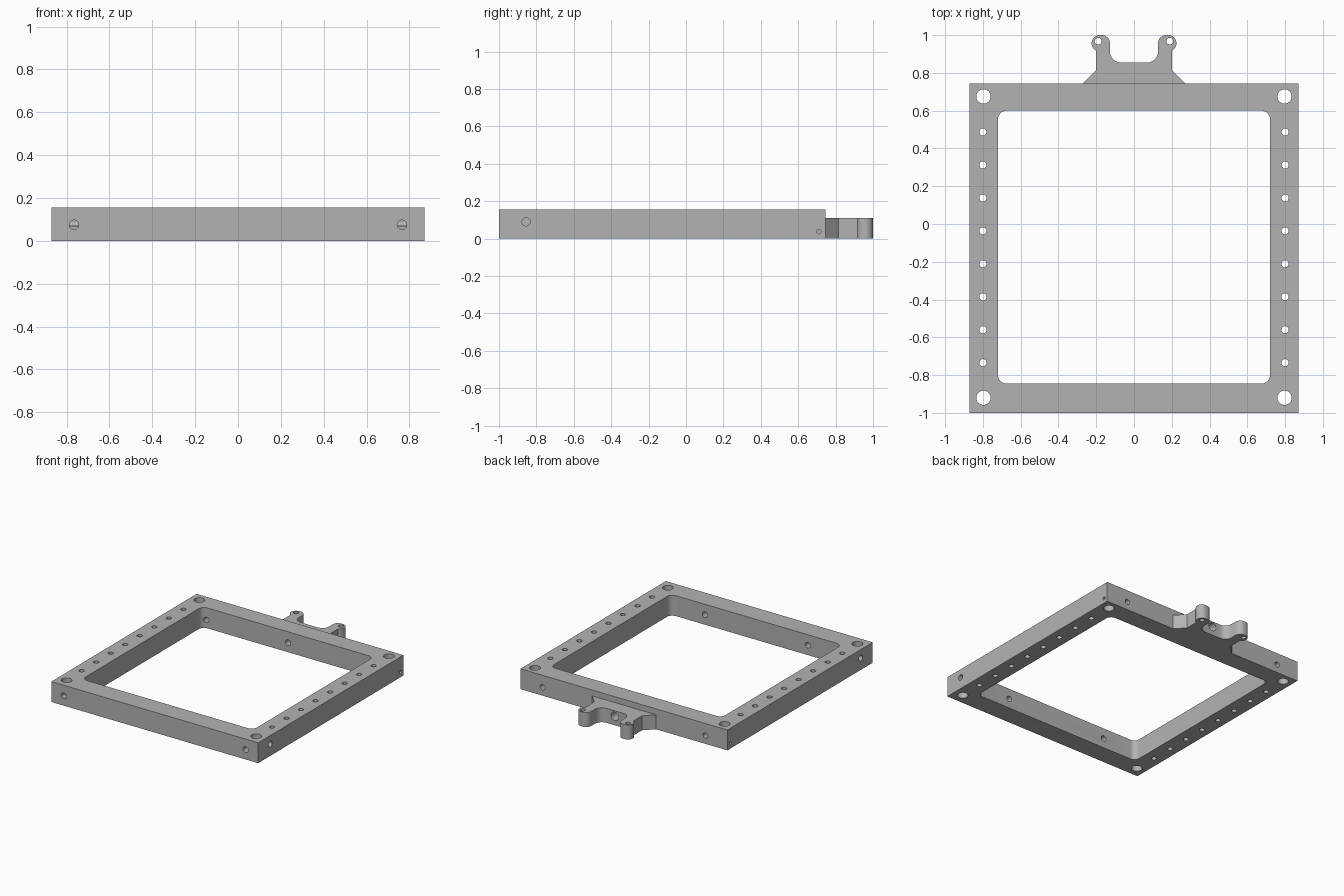
import bpy
import bmesh
from math import cos, sin, radians
from mathutils import Matrix, Vector

if "Cube" in bpy.data.objects:
    bpy.data.objects.remove(bpy.data.objects["Cube"], do_unlink=True)

grey = bpy.data.materials.new("plain grey")
grey.use_nodes = True
colour = (0.45, 0.45, 0.45, 1)
grey.diffuse_color = colour
grey.node_tree.nodes["Principled BSDF"].inputs["Base Color"].default_value = colour


def arc(cx, cy, r, start, end, steps=8):
    angles = [radians(start + (end - start) * i / steps) for i in range(steps + 1)]
    return [(cx + r * cos(a), cy + r * sin(a)) for a in angles]


def add_prism(bm, outline, z0, z1):
    face = bm.faces.new([bm.verts.new((x, y, z0)) for x, y in outline])
    extruded = bmesh.ops.extrude_face_region(bm, geom=[face])["geom"]
    tops = [v for v in extruded if isinstance(v, bmesh.types.BMVert)]
    bmesh.ops.translate(bm, verts=tops, vec=(0, 0, z1 - z0))


def add_hole(bm, start, end, r):
    a, b = Vector(start), Vector(end)
    turn = Vector((0, 0, 1)).rotation_difference(b - a).to_matrix().to_4x4()
    bmesh.ops.create_cone(bm, cap_ends=True, segments=24, radius1=r, radius2=r,
                          depth=(b - a).length,
                          matrix=Matrix.Translation((a + b) / 2) @ turn)


def make_object(name, bm):
    bmesh.ops.recalc_face_normals(bm, faces=bm.faces)
    mesh = bpy.data.meshes.new(name)
    bm.to_mesh(mesh)
    bm.free()
    mesh.materials.append(grey)
    obj = bpy.data.objects.new(name, mesh)
    bpy.context.collection.objects.link(obj)
    return obj


def cut(obj, cutters):
    bpy.ops.object.select_all(action="DESELECT")
    bpy.context.view_layer.objects.active = obj
    obj.select_set(True)
    for cutter in cutters:
        mod = obj.modifiers.new("holes", "BOOLEAN")
        mod.operation = "DIFFERENCE"
        mod.solver = "EXACT"
        mod.object = cutter
        bpy.ops.object.modifier_apply(modifier=mod.name)
    bpy.ops.object.shade_smooth_by_angle(angle=radians(30))


W, BACK, FRONT, TOP = 0.87, 0.745, -1.0, 0.155

# Square frame body
bm = bmesh.new()
add_prism(bm, [(-W, FRONT), (W, FRONT), (W, BACK), (-W, BACK)], 0, TOP)
frame = make_object("frame", bm)

# Rear bracket with two rounded ears
half = [(0.27, BACK), (0.2, 0.815)]
half += arc(0.182, 0.957, 0.043, -65, 90, 14)
half += arc(0.17, 0.957, 0.043, 90, 180)
half += arc(0.07, 0.912, 0.057, 0, -90)
bm = bmesh.new()
add_prism(bm, half + [(-x, y) for x, y in reversed(half)], 0, 0.11)
bracket = make_object("rear_bracket", bm)

# Rounded central opening and vertical holes
bm = bmesh.new()
r, ix, iy0, iy1 = 0.045, 0.72, -0.845, 0.6
opening = (arc(ix - r, iy1 - r, r, 0, 90) + arc(r - ix, iy1 - r, r, 90, 180)
           + arc(r - ix, iy0 + r, r, 180, 270) + arc(ix - r, iy0 + r, r, 270, 360))
add_prism(bm, opening, -0.1, 0.3)
for s in (-1, 1):
    spots = [(0.797, 0.675, 0.038), (0.797, -0.92, 0.038), (0.19, 0.968, 0.018)]
    spots += [(0.8, 0.487 - 0.1745 * i, 0.019) for i in range(8)]
    for x, y, rad in spots:
        add_hole(bm, (s * x, y, -0.1), (s * x, y, 0.3), rad)
vertical_cutter = make_object("vertical_cutter", bm)

# Holes running front to back
bm = bmesh.new()
for s in (-1, 1):
    add_hole(bm, (s * 0.765, -1.1, 0.075), (s * 0.765, -0.86, 0.075), 0.022)
    add_hole(bm, (s * 0.433, -0.92, 0.075), (s * 0.433, -0.8, 0.075), 0.022)
    add_hole(bm, (s * 0.685, 0.5, 0.063), (s * 0.685, 0.8, 0.063), 0.02)
add_hole(bm, (0, 0.5, 0.072), (0, 0.8, 0.072), 0.022)
lengthwise_cutter = make_object("lengthwise_cutter", bm)

# Holes running in from the sides
bm = bmesh.new()
for s in (-1, 1):
    add_hole(bm, (s * 0.95, -0.855, 0.09), (s * 0.74, -0.855, 0.09), 0.022)
    add_hole(bm, (s * 0.95, 0.71, 0.038), (s * 0.76, 0.71, 0.038), 0.012)
side_cutter = make_object("side_cutter", bm)

# Wider bore through the bracket
bm = bmesh.new()
add_hole(bm, (0, 0.7, 0.068), (0, 0.95, 0.068), 0.032)
bore_cutter = make_object("bore_cutter", bm)

cut(frame, [vertical_cutter, lengthwise_cutter, side_cutter])
cut(bracket, [vertical_cutter, bore_cutter])
for helper in (vertical_cutter, lengthwise_cutter, side_cutter, bore_cutter):
    bpy.data.objects.remove(helper, do_unlink=True)
